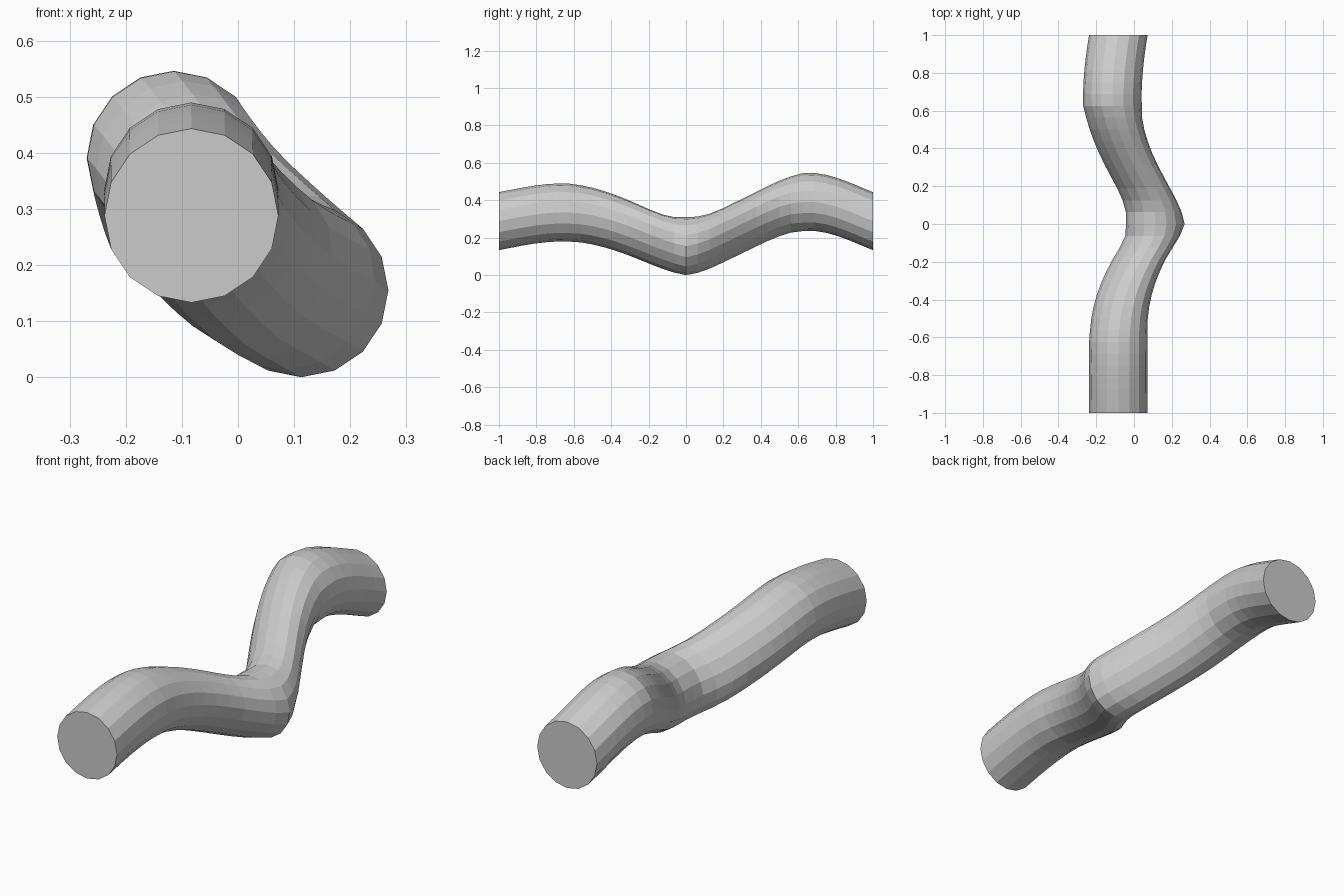
import bpy, bmesh, math

if "Cube" in bpy.data.objects:
    bpy.data.objects.remove(bpy.data.objects["Cube"])

R, SIDES, RINGS = 0.155, 16, 33

# centre line knots: (y, value, slope)
X_PATH = [(-1, -.083, 0), (-.58, -.082, .02), (-.42, -.063, .22), (-.2, .02, .52), (0, .113, 0),
          (.2, .045, -.54), (.42, -.063, -.38), (.66, -.115, 0), (1, -.083, .17)]
Z_PATH = [(-1, .288, .2), (-.66, .335, 0), (-.3, .25, -.4), (0, .155, 0),
          (.3, .262, .47), (.66, .392, 0), (1, .288, -.4)]


def hermite(path, y):
    """Value and slope of the smooth path at y."""
    for (a, p, m), (b, q, n) in zip(path, path[1:]):
        if y <= b + 1e-6:
            h = b - a
            t = (y - a) / h
            v = ((2*t**3 - 3*t*t + 1) * p + (t**3 - 2*t*t + t) * h * m
                 + (3*t*t - 2*t**3) * q + (t**3 - t*t) * h * n)
            s = (6*t*t - 6*t) * (p - q) / h + (3*t*t - 4*t + 1) * m + (3*t*t - 2*t) * n
            return v, s


# winding tube: upright rings, slightly squeezed along the bend on steep stretches
bm = bmesh.new()
rings = []
for i in range(RINGS):
    y = -1 + 2 * i / (RINGS - 1)
    (cx, sx), (cz, sz) = hermite(X_PATH, y), hermite(Z_PATH, y)
    squeeze = 0.16 * min(1, math.hypot(sx, sz) / .7) if abs(y) < .6 else 0
    ring = []
    for k in range(SIDES):
        a = 2 * math.pi * k / SIDES
        dx, dz = R * math.cos(a), R * math.sin(a)
        along = (dx * .78 - dz * .63) * squeeze
        ring.append(bm.verts.new((cx + dx - .78 * along, y, cz + dz + .63 * along)))
    rings.append(ring)
for r0, r1 in zip(rings, rings[1:]):
    for k in range(SIDES):
        n = (k + 1) % SIDES
        bm.faces.new((r0[k], r0[n], r1[n], r1[k]))

# flat end caps
bm.faces.new(rings[0])
bm.faces.new(rings[-1])
bmesh.ops.recalc_face_normals(bm, faces=bm.faces)

mesh = bpy.data.meshes.new("winding_tube")
bm.to_mesh(mesh)
bm.free()
tube = bpy.data.objects.new("winding_tube", mesh)
bpy.context.collection.objects.link(tube)
